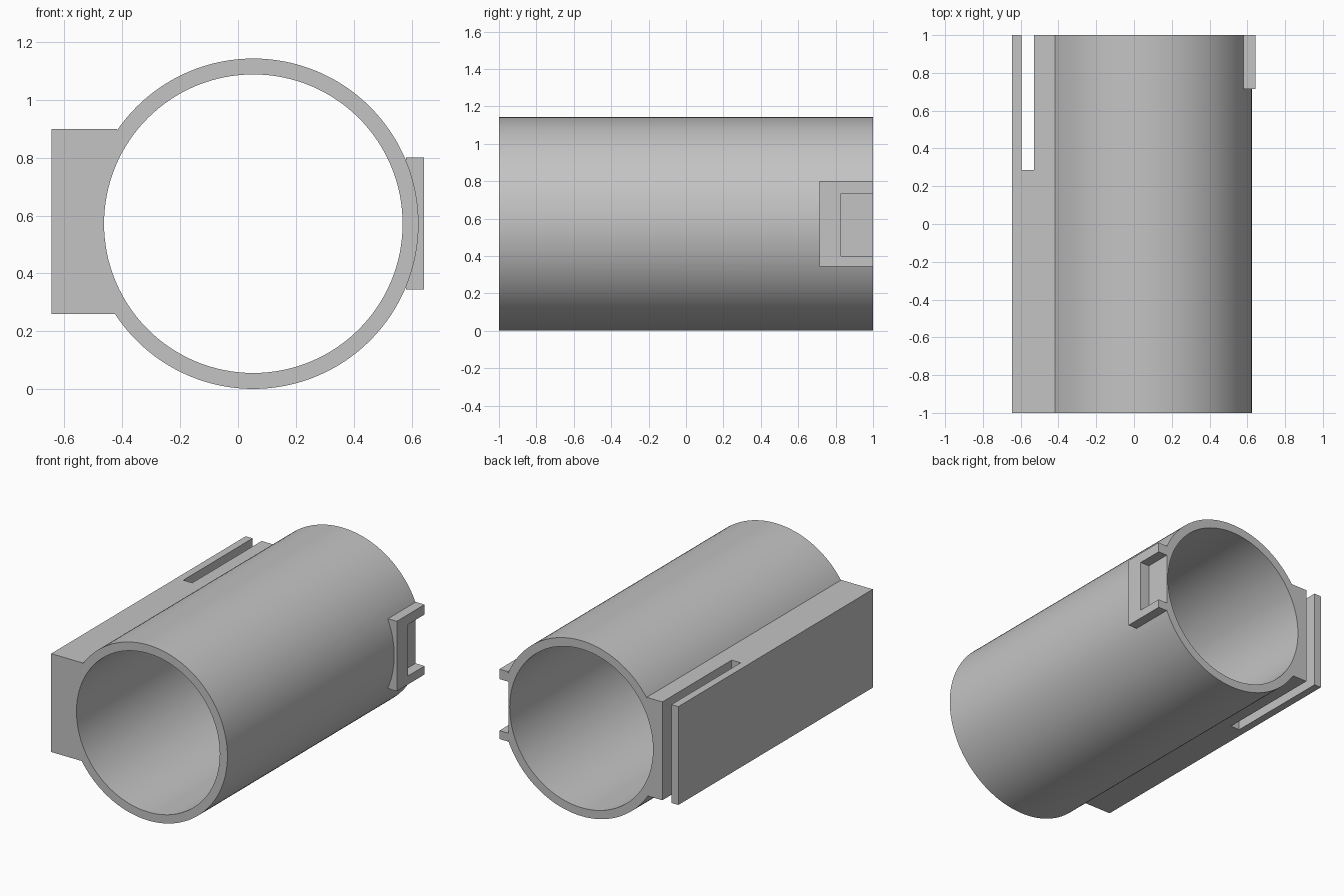
import bpy
import math

default = bpy.data.objects.get("Cube")
if default:
    bpy.data.objects.remove(default, do_unlink=True)

AXIS_X, AXIS_Z = 0.053, 0.572
OUTER, BORE = 0.571, 0.516

grey = bpy.data.materials.new("plain grey")
grey.use_nodes = True
colour = (0.55, 0.55, 0.55, 1)
grey.diffuse_color = colour
grey.node_tree.nodes["Principled BSDF"].inputs["Base Color"].default_value = colour


def box(name, x, y, z):
    """Box spanning the given (low, high) ranges."""
    spans = (x, y, z)
    bpy.ops.mesh.primitive_cube_add(size=1, location=[sum(s) / 2 for s in spans])
    obj = bpy.context.object
    obj.name = name
    obj.scale = [s[1] - s[0] for s in spans]
    bpy.ops.object.transform_apply(location=True, rotation=True, scale=True)
    obj.data.materials.append(grey)
    return obj


def rod(name, radius, length):
    """Solid cylinder lying along y."""
    bpy.ops.mesh.primitive_cylinder_add(
        vertices=128, radius=radius, depth=length,
        location=(AXIS_X, 0, AXIS_Z), rotation=(math.pi / 2, 0, 0))
    obj = bpy.context.object
    obj.name = name
    bpy.ops.object.transform_apply(location=True, rotation=True, scale=True)
    obj.data.materials.append(grey)
    return obj


def combine(target, tool, operation):
    """Apply a boolean and discard the tool."""
    tool.hide_render = True
    mod = target.modifiers.new(operation.lower(), "BOOLEAN")
    mod.operation, mod.object, mod.solver = operation, tool, "EXACT"
    bpy.context.view_layer.objects.active = target
    bpy.ops.object.modifier_apply(modifier=mod.name)
    bpy.data.objects.remove(tool, do_unlink=True)


# Round sleeve with a side block and a clip on the opposite side
sleeve = rod("slotted_sleeve", OUTER, 2)
combine(sleeve, box("side_block", (-0.645, -0.418), (-1, 1), (0.26, 0.90)), "UNION")
combine(sleeve, box("clip", (0.58, 0.643), (0.715, 1), (0.345, 0.80)), "UNION")

# Through bore, long slot in the block, notch between the clip arms
combine(sleeve, rod("bore_cutter", BORE, 2.2), "DIFFERENCE")
combine(sleeve, box("slot_cutter", (-0.595, -0.53), (0.287, 1.1), (0, 1.1)), "DIFFERENCE")
combine(sleeve, box("notch_cutter", (0.578, 0.8), (0.83, 1.1), (0.40, 0.735)), "DIFFERENCE")

bpy.ops.object.select_all(action="DESELECT")
sleeve.select_set(True)
bpy.context.view_layer.objects.active = sleeve
bpy.ops.object.shade_smooth_by_angle(angle=math.radians(20))
